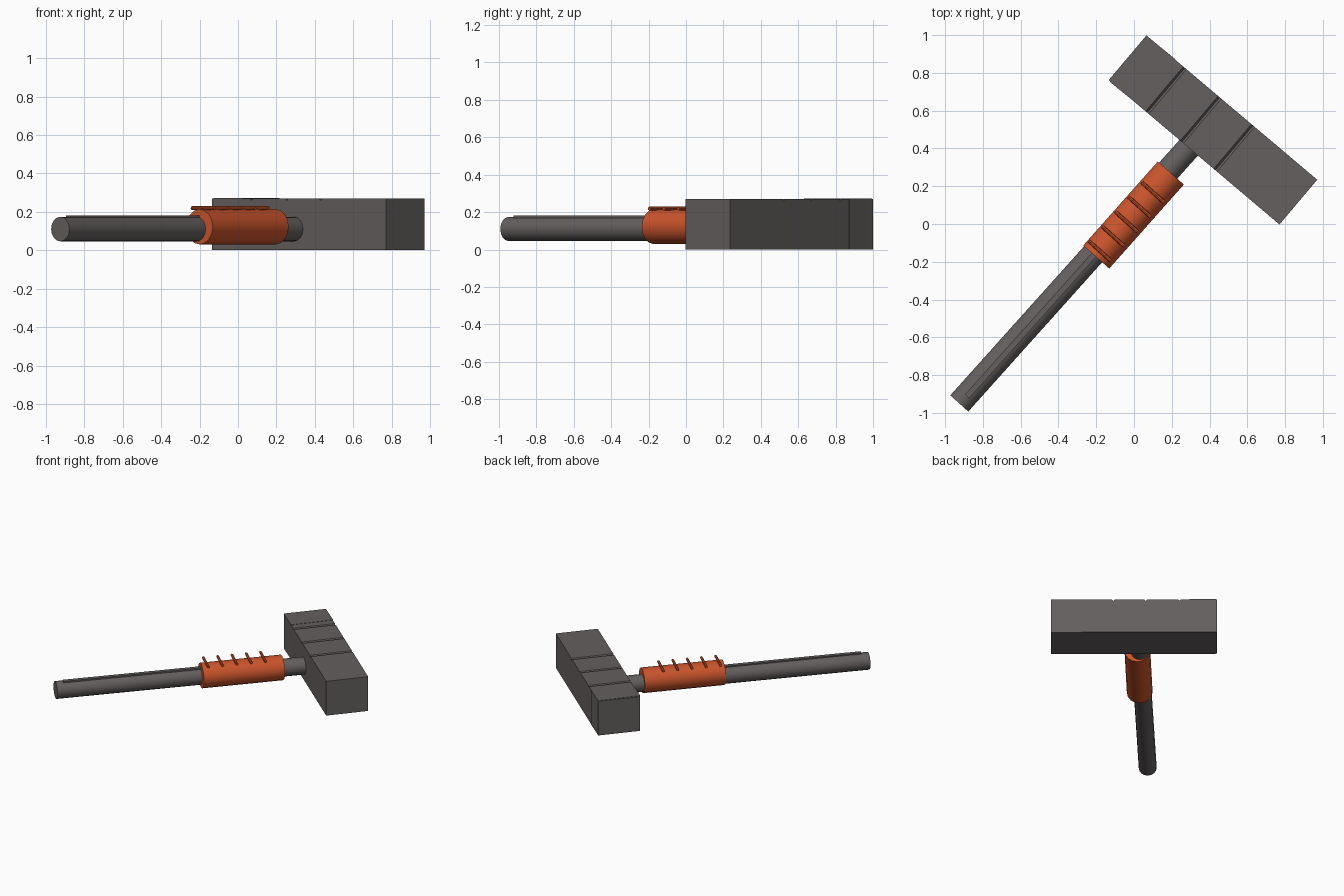
import bpy, bmesh
from math import radians, cos, sin
from mathutils import Matrix, Vector

if "Cube" in bpy.data.objects:
    bpy.data.objects.remove(bpy.data.objects["Cube"])

def material(name, rgb):
    m = bpy.data.materials.new(name)
    m.diffuse_color = (*rgb, 1)
    m.use_nodes = True
    m.node_tree.nodes["Principled BSDF"].inputs["Base Color"].default_value = m.diffuse_color
    return m

STEEL = material("dark_steel", (0.13, 0.115, 0.115))
WRAP = material("orange_wrap", (0.6, 0.09, 0.025))

def finish(name, bm, mat, matrix, smooth=False):
    bmesh.ops.recalc_face_normals(bm, faces=bm.faces)
    me = bpy.data.meshes.new(name)
    bm.to_mesh(me)
    bm.free()
    ob = bpy.data.objects.new(name, me)
    bpy.context.collection.objects.link(ob)
    ob.matrix_world = matrix
    me.materials.append(mat)
    if smooth:
        bpy.context.view_layer.objects.active = ob
        ob.select_set(True)
        bpy.ops.object.shade_smooth_by_angle(angle=radians(35))
        ob.select_set(False)
    return ob

def rod(name, a, b, r, mat, sides=16):
    a, b = Vector(a), Vector(b)
    bm = bmesh.new()
    bmesh.ops.create_cone(bm, cap_ends=True, segments=sides, radius1=r, radius2=r, depth=(b - a).length)
    rot = (b - a).to_track_quat('Z', 'Y').to_matrix().to_4x4()
    return finish(name, bm, mat, Matrix.Translation((a + b) / 2) @ rot, True)

def box(name, centre, size, angle, mat):
    bm = bmesh.new()
    bmesh.ops.create_cube(bm, size=1)
    bmesh.ops.scale(bm, vec=size, verts=bm.verts)
    return finish(name, bm, mat, Matrix.Translation(centre) @ Matrix.Rotation(radians(angle), 4, 'Z'))

# Head: side profile with shallow V grooves in the top, extruded across the width
HEAD_ANGLE = -40.2
profile = [(-0.592, 0), (0.592, 0), (0.592, 0.27)]
for g in (0.147, -0.084, -0.325):
    profile += [(g + 0.011, 0.27), (g, 0.258), (g - 0.011, 0.27)]
profile.append((-0.592, 0.27))
bm = bmesh.new()
face = bm.faces.new([bm.verts.new((x, -0.155, z)) for x, z in profile])
ext = bmesh.ops.extrude_face_region(bm, geom=[face])
bmesh.ops.translate(bm, vec=(0, 0.31, 0), verts=[v for v in ext["geom"] if isinstance(v, bmesh.types.BMVert)])
finish("hammer_head", bm, STEEL, Matrix.Translation((0.418, 0.498, 0)) @ Matrix.Rotation(radians(HEAD_ANGLE), 4, 'Z'))

# Slightly skewed striking block at the far end
box("striking_block", (0.045, 0.813, 0.136), (0.19, 0.312, 0.272), -39.2, STEEL)

# Handle with a thin ridge along its top
d = Vector((cos(radians(48.1)), sin(radians(48.1)), 0))
n = Vector((d.y, -d.x, 0))
butt = Vector((-0.925, -0.95, 0.11))
rod("handle", butt, butt + d * 1.9, 0.064, STEEL)
box("handle_ridge", butt + d * 0.62 + n * 0.006 + Vector((0, 0, 0.062)), (1.13, 0.03, 0.018), 48.1, STEEL)

# Wrapped grip with five raised cross bands
rod("grip", (-0.2, -0.175, 0.122), (0.195, 0.27, 0.122), 0.092, WRAP)
first, last = Vector((-0.18, -0.143, 0.219)), Vector((0.10, 0.168, 0.219))
for i in range(5):
    c = first.lerp(last, i / 4)
    rod(f"grip_band_{i + 1}", c - n * 0.08, c + n * 0.08, 0.01, WRAP, 8)
